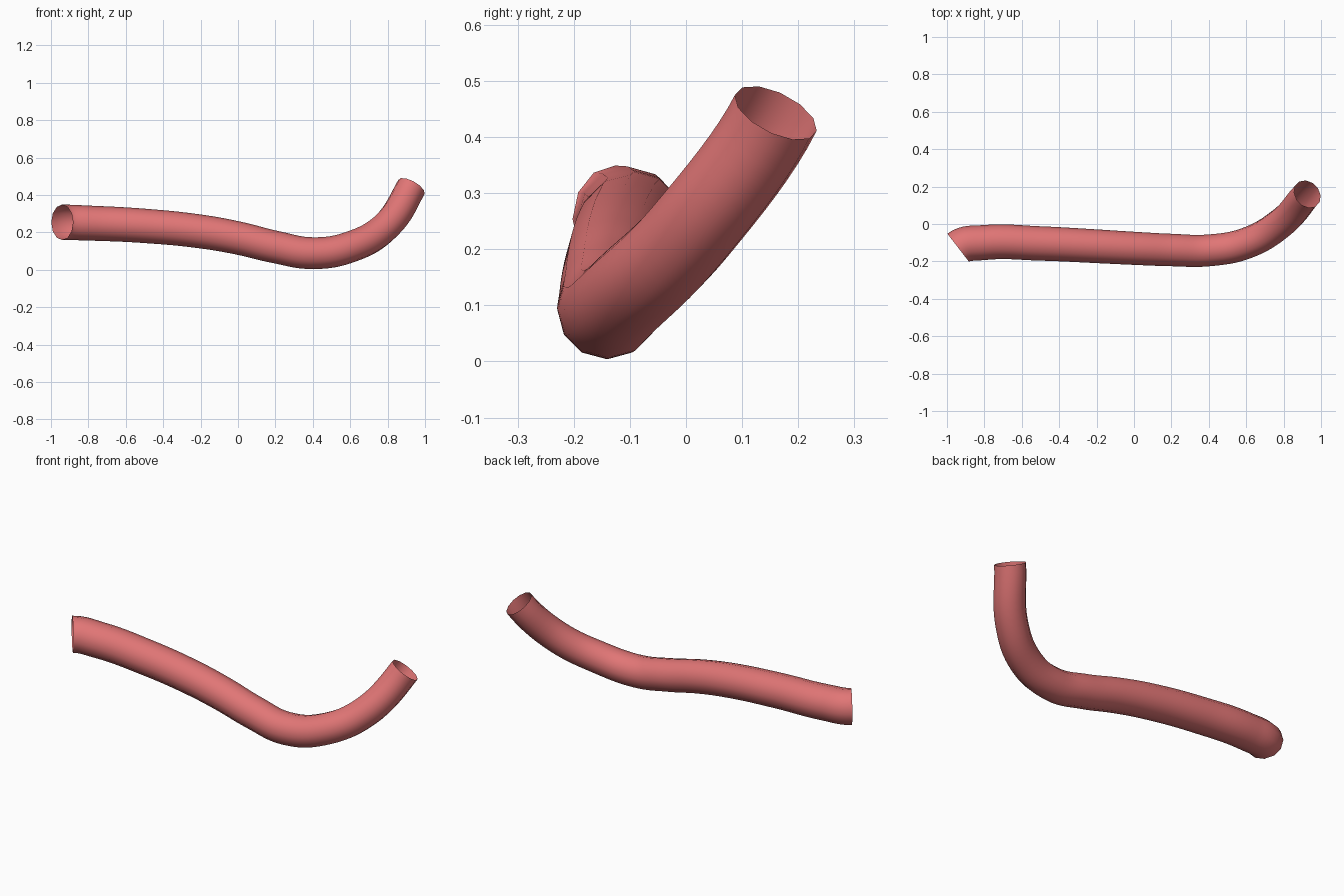
import bpy
from mathutils import Vector

if "Cube" in bpy.data.objects:
    bpy.data.objects.remove(bpy.data.objects["Cube"])

# Centreline of the tube, left end to right end
path = [(-0.94, -0.127, 0.254), (-0.80, -0.099, 0.250), (-0.50, -0.104, 0.235),
        (-0.20, -0.119, 0.205), (0.0, -0.130, 0.170), (0.20, -0.139, 0.122),
        (0.40, -0.141, 0.089), (0.60, -0.103, 0.122), (0.79, 0.008, 0.232),
        (0.927, 0.160, 0.443)]
r_start, r_end = 0.095, 0.080
end_dirs = {0: Vector((0.79, 0.61, 0.0)) * 0.05,
            len(path) - 1: Vector((0.45, 0.40, 0.80)) * 0.09}

# Open tapered tube with a 12-sided section
curve = bpy.data.curves.new("tube", 'CURVE')
curve.dimensions = '3D'
curve.resolution_u = 8
curve.bevel_depth = 1.0
curve.bevel_resolution = 4
curve.use_fill_caps = False
spline = curve.splines.new('BEZIER')
spline.bezier_points.add(len(path) - 1)
for i, (p, co) in enumerate(zip(spline.bezier_points, path)):
    p.co = co
    p.radius = r_start + (r_end - r_start) * i / (len(path) - 1)
    p.handle_left_type = p.handle_right_type = 'FREE' if i in end_dirs else 'AUTO'
# Ends are cut square to these directions
for i, d in end_dirs.items():
    p = spline.bezier_points[i]
    p.handle_left = p.co - d
    p.handle_right = p.co + d

tube = bpy.data.objects.new("tube", curve)
bpy.context.collection.objects.link(tube)
bpy.context.view_layer.objects.active = tube
tube.select_set(True)
bpy.ops.object.convert(target='MESH')
bpy.ops.object.shade_smooth()

# Red material
mat = bpy.data.materials.new("red")
mat.diffuse_color = (0.75, 0.18, 0.18, 1)
mat.use_nodes = True
mat.node_tree.nodes["Principled BSDF"].inputs["Base Color"].default_value = mat.diffuse_color
tube = bpy.context.object
tube.data.materials.clear()
tube.data.materials.append(mat)
